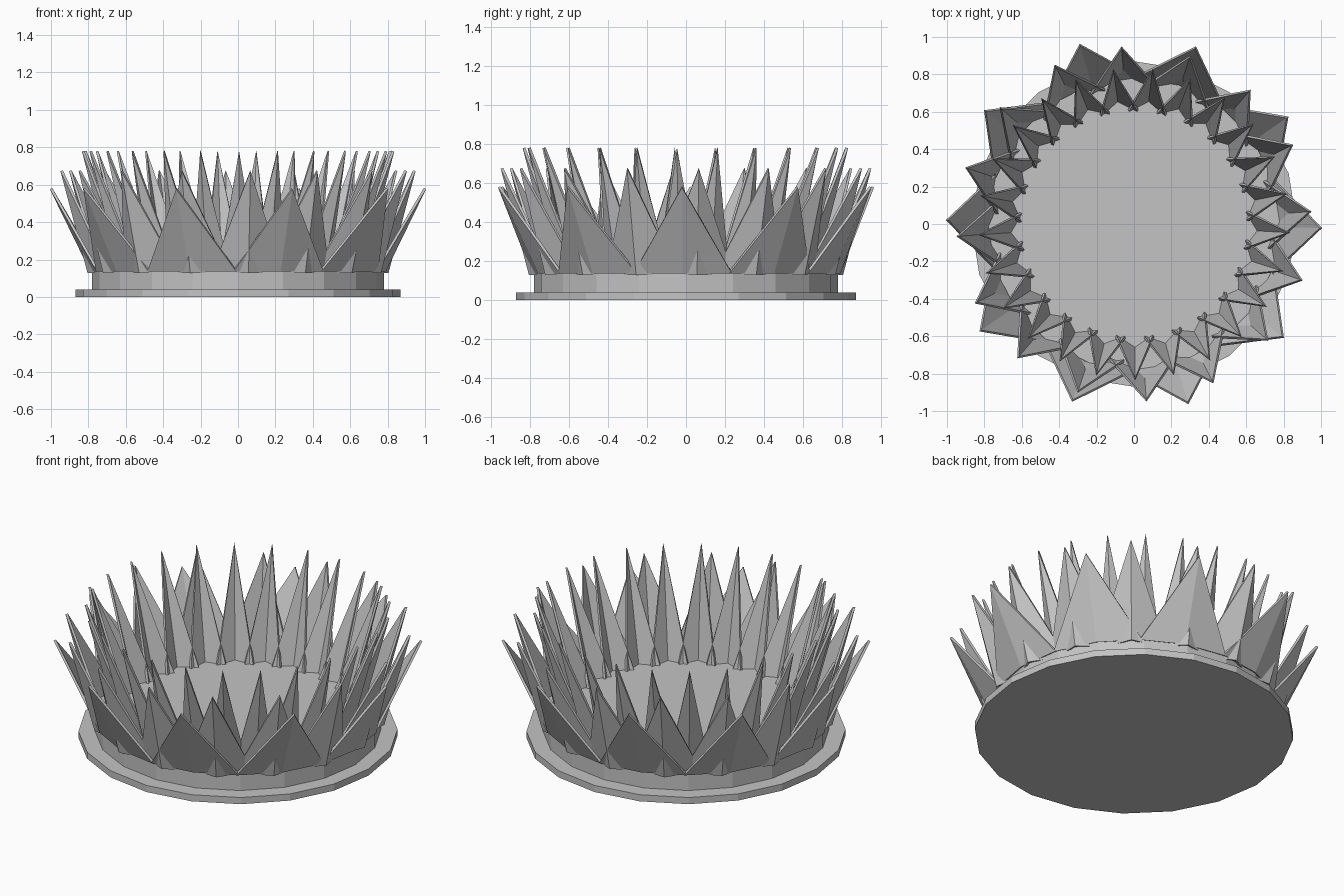
import bpy, bmesh, math
from mathutils import Matrix, Vector

cube = bpy.data.objects.get("Cube")
if cube:
    bpy.data.objects.remove(cube, do_unlink=True)

# Single grey finish
grey = bpy.data.materials.new("plain_grey")
grey.use_nodes = True
colour = (0.55, 0.55, 0.55, 1)
grey.diffuse_color = colour
grey.node_tree.nodes["Principled BSDF"].inputs["Base Color"].default_value = colour


def add_object(name, bm):
    mesh = bpy.data.meshes.new(name)
    bm.to_mesh(mesh)
    bm.free()
    mesh.materials.append(grey)
    obj = bpy.data.objects.new(name, mesh)
    bpy.context.collection.objects.link(obj)
    return obj


def disc(name, radius, bottom, top, sides=20):
    bm = bmesh.new()
    bmesh.ops.create_cone(bm, cap_ends=True, segments=sides,
                          radius1=radius, radius2=radius, depth=top - bottom,
                          matrix=Matrix.Translation((0, 0, (top + bottom) / 2)))
    # Put a corner exactly on the +x axis
    angle = math.atan2(bm.verts[0].co.y, bm.verts[0].co.x) if bm.verts.ensure_lookup_table() is None else 0
    bmesh.ops.rotate(bm, verts=bm.verts, matrix=Matrix.Rotation(-angle, 3, 'Z'))
    return add_object(name, bm)


def petal_ring(name, count, turn, tip, keel, corner, half_width, base_z):
    """Ring of petals, each folded along a keel that points outward."""
    bm = bmesh.new()
    for i in range(count):
        spin = Matrix.Rotation(math.radians(turn) + i * math.tau / count, 3, 'Z')
        points = [Vector((tip[0], 0, tip[1])), Vector((keel, 0, base_z)),
                  Vector((corner, -half_width, base_z)),
                  Vector((corner, half_width, base_z))]
        t, k, left, right = [bm.verts.new(spin @ p) for p in points]
        bm.faces.new((t, left, k))
        bm.faces.new((t, k, right))
    obj = add_object(name, bm)
    solid = obj.modifiers.new("thickness", 'SOLIDIFY')
    solid.thickness = 0.014
    solid.offset = 0
    return obj


# Stand
disc("base_plate", 0.87, 0, 0.04)
disc("drum", 0.78, 0.04, 0.155)

# Three rings of petals, from the wide outer ones to the slim inner ones
petal_ring("outer_petals", 10, -1.2, (1.0, 0.58), 0.785, 0.745, 0.25, 0.14)
petal_ring("middle_petals", 16, 4, (0.945, 0.675), 0.80, 0.70, 0.19, 0.13)
petal_ring("inner_petals", 25, -3.2, (0.83, 0.78), 0.66, 0.59, 0.105, 0.13)
